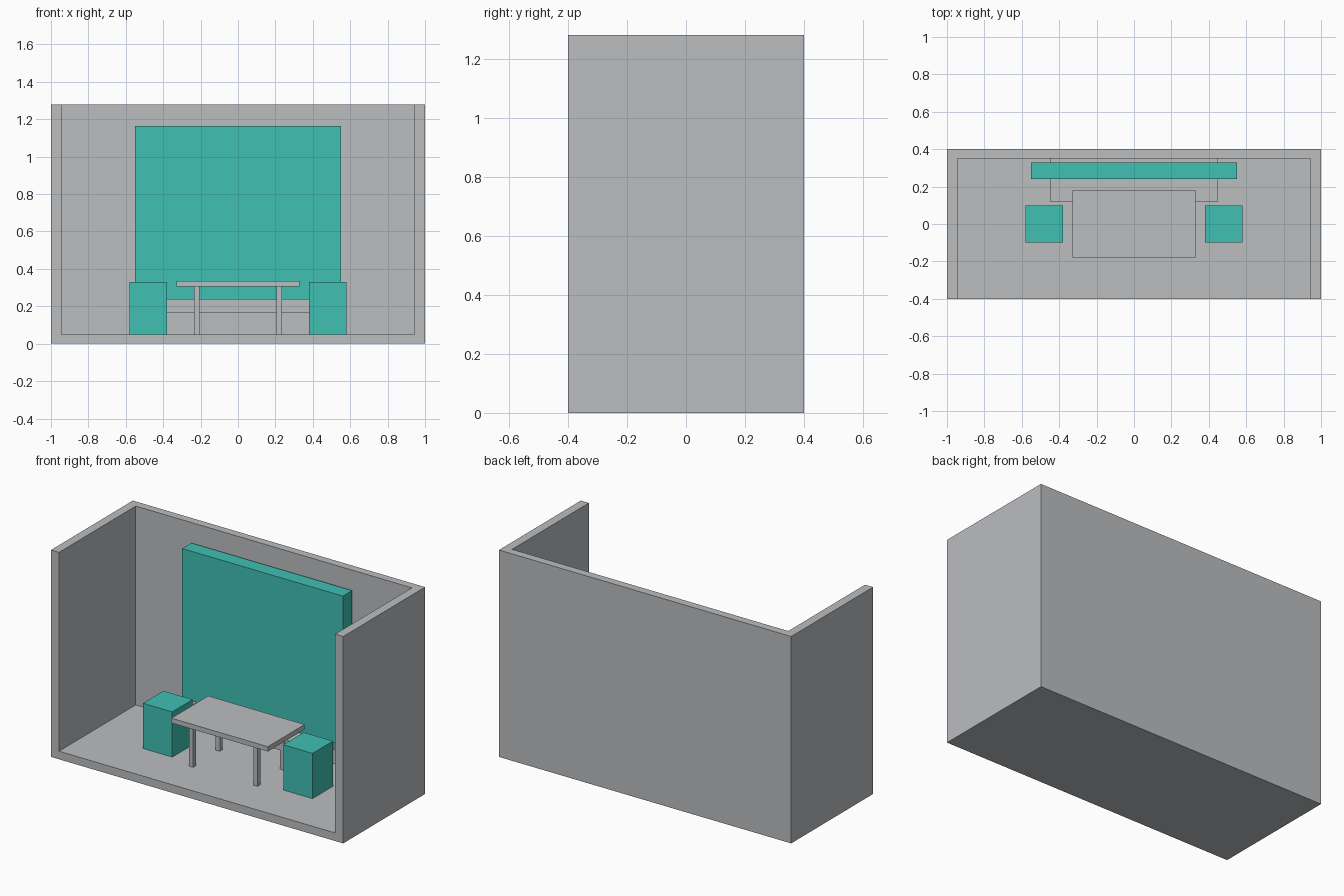
import bpy
import bmesh
from mathutils import Matrix, Vector

cube = bpy.data.objects.get("Cube")
if cube:
    bpy.data.objects.remove(cube, do_unlink=True)


def make_material(name, rgb):
    mat = bpy.data.materials.new(name)
    mat.use_nodes = True
    color = (*rgb, 1.0)
    mat.diffuse_color = color
    mat.node_tree.nodes["Principled BSDF"].inputs["Base Color"].default_value = color
    return mat


GREY = make_material("light_grey", (0.50, 0.51, 0.53))
TEAL = make_material("teal", (0.05, 0.53, 0.45))


def box(name, low, high, mat):
    """Axis-aligned box between two opposite corners."""
    low, high = Vector(low), Vector(high)
    bm = bmesh.new()
    bmesh.ops.create_cube(bm, size=1)
    bmesh.ops.transform(bm, matrix=Matrix.Diagonal((*(high - low), 1)), verts=bm.verts)
    mesh = bpy.data.meshes.new(name)
    bm.to_mesh(mesh)
    bm.free()
    mesh.materials.append(mat)
    obj = bpy.data.objects.new(name, mesh)
    obj.location = (low + high) / 2
    bpy.context.scene.collection.objects.link(obj)
    return obj


# Booth shell: one block hollowed out, open at the front and top
shell = box("booth_shell", (-1, -0.4, 0), (1, 0.4, 1.28), GREY)
cutter = box("shell_cutter", (-0.945, -0.6, 0.05), (0.945, 0.35, 1.5), GREY)
cutter.hide_render = True
cut = shell.modifiers.new("hollow", 'BOOLEAN')
cut.operation = 'DIFFERENCE'
cut.solver = 'EXACT'
cut.object = cutter
bpy.context.view_layer.objects.active = shell
bpy.ops.object.modifier_apply(modifier=cut.name)
bpy.data.objects.remove(cutter, do_unlink=True)

# Bench shelf on the back wall with the tall panel standing on it
box("bench_seat", (-0.45, 0.12, 0.165), (0.45, 0.35, 0.24), GREY)
box("back_panel", (-0.55, 0.24, 0.24), (0.55, 0.33, 1.165), TEAL)

# Table
box("table_top", (-0.33, -0.18, 0.305), (0.33, 0.18, 0.335), GREY)
R = 0.014
for sx, side in ((-1, "right"), (1, "left")):
    for sy, end in ((-1, "front"), (1, "back")):
        x, y = sx * 0.22, sy * 0.13
        box(f"table_leg_{end}_{side}", (x - R, y - R, 0.05), (x + R, y + R, 0.305), GREY)

    # Block stool at each end of the table
    x = sx * 0.48
    box(f"stool_{side}", (x - 0.1, -0.1, 0.05), (x + 0.1, 0.1, 0.33), TEAL)
